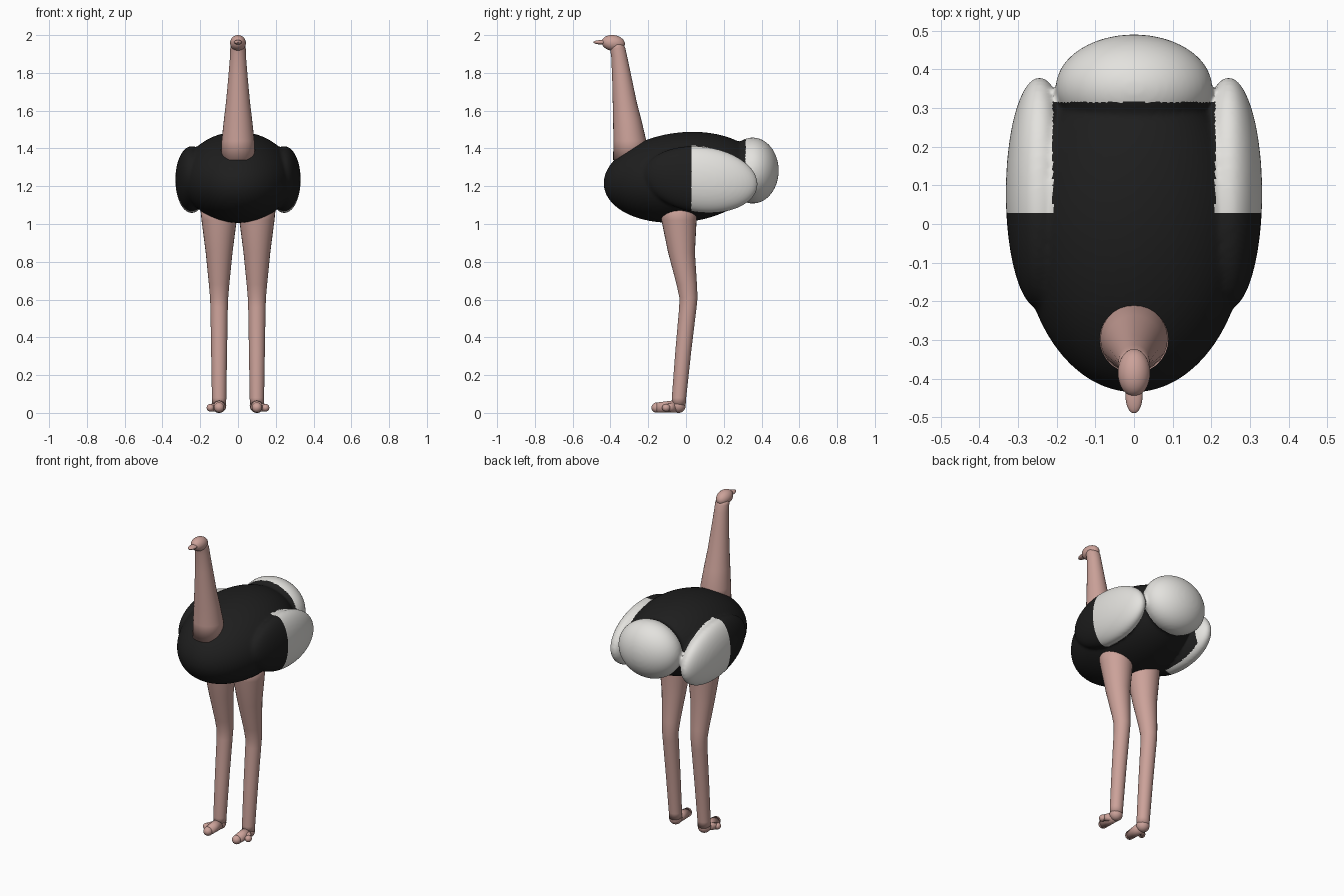
import bpy, bmesh, math
from mathutils import Matrix, Vector

if "Cube" in bpy.data.objects:
    bpy.data.objects.remove(bpy.data.objects["Cube"])


def material(name, rgb):
    m = bpy.data.materials.new(name)
    m.diffuse_color = (*rgb, 1)
    m.use_nodes = True
    m.node_tree.nodes["Principled BSDF"].inputs["Base Color"].default_value = m.diffuse_color
    return m


BLACK = material("black feathers", (0.013, 0.013, 0.013))
WHITE = material("white feathers", (0.77, 0.76, 0.73))
SKIN = material("pink skin", (0.60, 0.36, 0.32))


def add_object(name, bm, mats):
    bmesh.ops.recalc_face_normals(bm, faces=bm.faces)
    me = bpy.data.meshes.new(name)
    bm.to_mesh(me)
    bm.free()
    for m in mats:
        me.materials.append(m)
    me.shade_smooth()
    ob = bpy.data.objects.new(name, me)
    bpy.context.collection.objects.link(ob)
    return ob


def ellipsoid(bm, centre, radii, tilt=0, seg=32):
    mat = (Matrix.Translation(centre) @ Matrix.Rotation(math.radians(tilt), 4, 'X')
           @ Matrix.Diagonal((*radii, 1)))
    bmesh.ops.create_uvsphere(bm, u_segments=seg, v_segments=seg // 2, radius=1, matrix=mat)


def tube(bm, path, horizontal=True, seg=28):
    """Loft of circles through (x, y, z, radius) points."""
    rings = []
    for x, y, z, r in path:
        ring = []
        for i in range(seg):
            a = 2 * math.pi * i / seg
            c, s = r * math.cos(a), r * math.sin(a)
            ring.append(bm.verts.new((x + c, y + s, z) if horizontal else (x + c, y, z + s)))
        rings.append(ring)
    for a, b in zip(rings, rings[1:]):
        for i in range(seg):
            j = (i + 1) % seg
            bm.faces.new((a[i], a[j], b[j], b[i]))
    bm.faces.new(rings[0])
    bm.faces.new(rings[-1])


# Feathered body: trunk, wings and tail fused into one soft surface
bm = bmesh.new()
ellipsoid(bm, (0, -0.02, 1.247), (0.292, 0.418, 0.238), 6.5, 64)
ellipsoid(bm, (0, 0.353, 1.283), (0.203, 0.138, 0.175), 0, 48)
for s in (-1, 1):
    ellipsoid(bm, (s * 0.245, 0.08, 1.235), (0.087, 0.302, 0.175), -7, 48)
body = add_object("feathered_body", bm, [BLACK, WHITE])
fuse = body.modifiers.new("fuse", 'REMESH')
fuse.mode = 'VOXEL'
fuse.voxel_size = 0.008
soft = body.modifiers.new("soften", 'SMOOTH')
soft.factor = 0.5
soft.iterations = 12
bpy.context.view_layer.update()
fused = bpy.data.meshes.new_from_object(
    body.evaluated_get(bpy.context.evaluated_depsgraph_get()))
body.modifiers.clear()
body.data = fused
fused.materials.clear()
fused.materials.append(BLACK)
fused.materials.append(WHITE)
for p in fused.polygons:
    x, y, z = p.center
    wing = y > 0.03 and abs(x) > 0.21
    p.material_index = 1 if wing or y > 0.315 else 0
fused.shade_smooth()

# Neck
bm = bmesh.new()
tube(bm, [(0, -0.295, 1.34, 0.091), (0, -0.297, 1.44, 0.087), (0, -0.311, 1.55, 0.075),
          (0, -0.325, 1.65, 0.063), (0, -0.340, 1.78, 0.051), (0, -0.354, 1.89, 0.042),
          (0, -0.362, 1.93, 0.041), (0, -0.372, 1.96, 0.038)])
add_object("neck", bm, [SKIN])

# Head and beak
bm = bmesh.new()
ellipsoid(bm, (0, -0.385, 1.958), (0.042, 0.062, 0.042), -8)
add_object("head", bm, [SKIN])
bm = bmesh.new()
ellipsoid(bm, (0, -0.445, 1.962), (0.022, 0.045, 0.012))
add_object("beak", bm, [SKIN])

# Legs and two-toed feet
for s, side in ((-1, "left"), (1, "right")):
    bm = bmesh.new()
    x = s * 0.1
    tube(bm, [(x, -0.043, 1.12, 0.103), (x, -0.037, 1.02, 0.093), (x, -0.024, 0.85, 0.071),
              (x, 0.004, 0.68, 0.054), (x, 0.013, 0.61, 0.048), (x, 0.010, 0.56, 0.046),
              (x, -0.015, 0.32, 0.042), (x, -0.037, 0.08, 0.038), (x, -0.039, 0.04, 0.037)])
    add_object(side + "_leg", bm, [SKIN])

    bm = bmesh.new()
    ellipsoid(bm, (x, -0.040, 0.038), (0.038, 0.038, 0.038))
    tube(bm, [(x, -0.04, 0.035, 0.034), (x, -0.155, 0.028, 0.027)], False)
    ellipsoid(bm, (x, -0.155, 0.028), (0.027, 0.028, 0.027))
    toe = Vector((s * 0.146, -0.105, 0.027))
    tube(bm, [(x, -0.05, 0.032, 0.026), (*toe, 0.019)], False)
    ellipsoid(bm, toe, (0.020, 0.022, 0.020))
    add_object(side + "_foot", bm, [SKIN])
